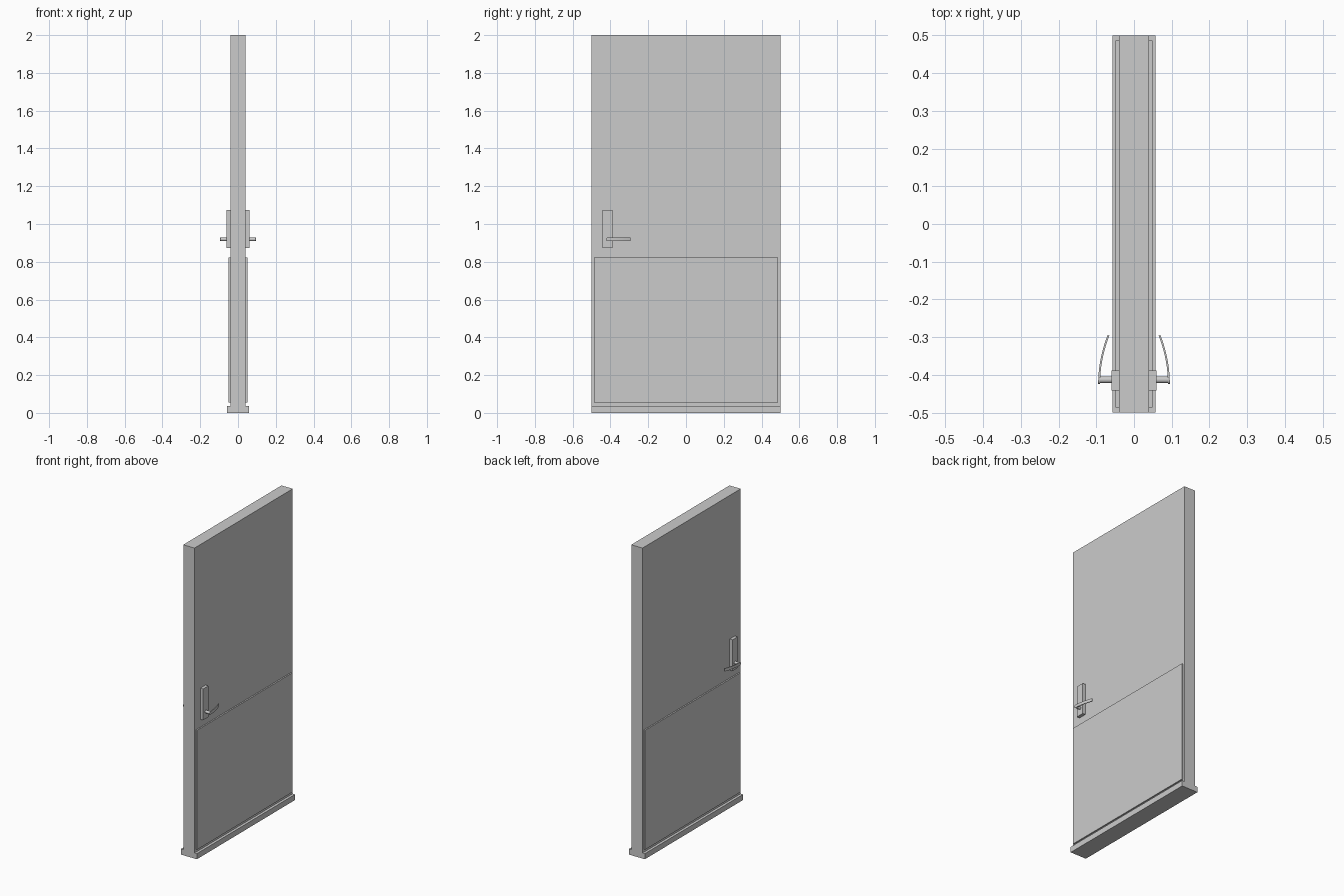
import bpy, bmesh, math
from mathutils import Matrix

if "Cube" in bpy.data.objects:
    bpy.data.objects.remove(bpy.data.objects["Cube"])


def finish(name, bm, mirror=True):
    """Turn a bmesh into an object, mirrored to the other door face if wanted."""
    bmesh.ops.recalc_face_normals(bm, faces=bm.faces)
    mesh = bpy.data.meshes.new(name)
    bm.to_mesh(mesh)
    bm.free()
    ob = bpy.data.objects.new(name, mesh)
    bpy.context.collection.objects.link(ob)
    if mirror:
        ob.modifiers.new("both_faces", 'MIRROR').use_axis[0] = True
    return ob


def box(name, x, y, z, mirror=True):
    bm = bmesh.new()
    size = [b - a for a, b in (x, y, z)]
    mid = [(a + b) / 2 for a, b in (x, y, z)]
    bmesh.ops.create_cube(bm, size=1, matrix=Matrix.Translation(mid) @ Matrix.Diagonal((*size, 1)))
    return finish(name, bm, mirror)


def smooth(ob):
    bpy.ops.object.select_all(action='DESELECT')
    ob.select_set(True)
    bpy.context.view_layer.objects.active = ob
    bpy.ops.object.shade_smooth_by_angle(angle=math.radians(30))


# Door slab, sill strips, kick plates and lock plates
box("door_slab", (-0.04, 0.04), (-0.5, 0.5), (0, 2), mirror=False)
box("bottom_sill", (0.04, 0.057), (-0.5, 0.5), (0, 0.036))
box("kick_plate", (0.04, 0.049), (-0.487, 0.487), (0.054, 0.823))
box("lock_plate", (0.04, 0.06), (-0.441, -0.388), (0.874, 1.075))

# Round spindle joining the plate to the lever
bm = bmesh.new()
bmesh.ops.create_cone(bm, cap_ends=True, segments=24, radius1=0.009, radius2=0.009, depth=0.036,
                      matrix=Matrix.Translation((0.074, -0.413, 0.919)) @ Matrix.Rotation(math.pi / 2, 4, 'Y'))
smooth(finish("handle_spindle", bm))

# Curved flat lever: rectangular sections swept along an arc, rounded at the spindle end
bm = bmesh.new()
n, y0, y1, sag, thick, half = 20, -0.424, -0.295, 0.025, 0.005, 0.0095
stations = [0, 0.008, 0.025, 0.05] + [0.075 + 0.925 * i / n for i in range(n + 1)]
rings = []
for t in stations:
    x, y = 0.0925 - sag * t ** 2, y0 + (y1 - y0) * t
    slope = -2 * sag * t / (y1 - y0)
    k = math.hypot(1, slope)
    dx, dy = thick / 2 / k, -slope * thick / 2 / k
    u = max(0, 1 - t / 0.075)
    h = max(0.003, half * math.sqrt(1 - u * u))
    rings.append([bm.verts.new((x + s * dx, y + s * dy, 0.919 + v * h))
                  for s, v in ((-1, -1), (1, -1), (1, 1), (-1, 1))])
for a, b in zip(rings, rings[1:]):
    for i in range(4):
        j = (i + 1) % 4
        bm.faces.new((a[i], a[j], b[j], b[i]))
bm.faces.new(rings[0])
bm.faces.new(rings[-1])
smooth(finish("handle_lever", bm))
